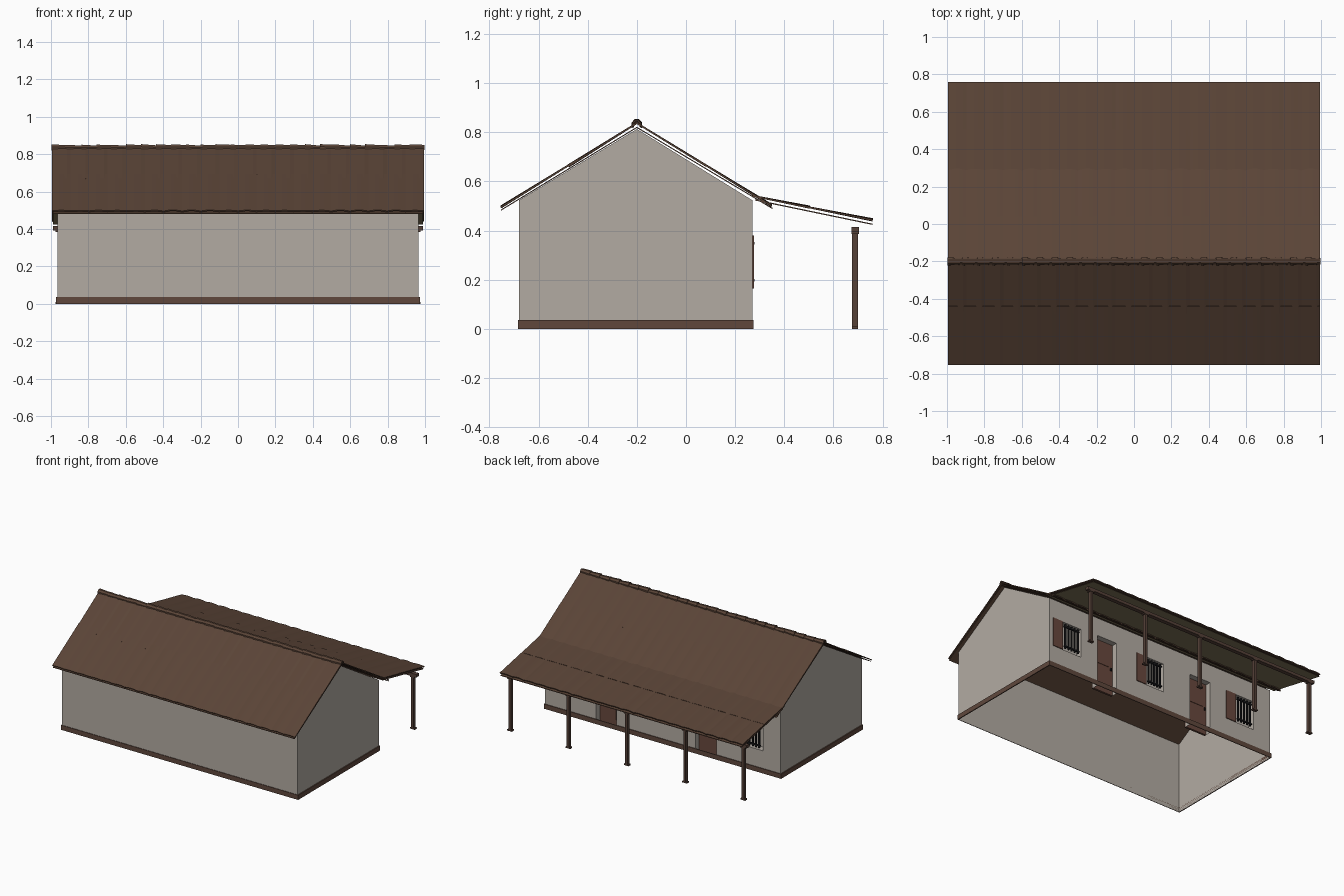
import bpy, bmesh, math, random
from mathutils import Vector

if "Cube" in bpy.data.objects:
    bpy.data.objects.remove(bpy.data.objects["Cube"])

random.seed(4)


def mat(name, r, g, b):
    m = bpy.data.materials.new(name)
    m.diffuse_color = (r, g, b, 1)
    m.use_nodes = True
    m.node_tree.nodes["Principled BSDF"].inputs["Base Color"].default_value = m.diffuse_color
    return m


PLASTER = mat("plaster", 0.45, 0.41, 0.365)
TILE = mat("roof_tile_brown", 0.103, 0.058, 0.038)
BAND = mat("base_band_brown", 0.115, 0.064, 0.046)
WOOD = mat("post_wood", 0.09, 0.052, 0.039)
DOOR = mat("door_wood", 0.14, 0.066, 0.047)
BOARD = mat("porch_boards_olive", 0.25, 0.205, 0.115)
IRON = mat("iron_black", 0.01, 0.01, 0.011)


def finish(name, bm, material):
    me = bpy.data.meshes.new(name)
    bm.to_mesh(me)
    bm.free()
    me.materials.append(material)
    ob = bpy.data.objects.new(name, me)
    bpy.context.collection.objects.link(ob)
    return ob


def add_box(bm, x0, x1, y0, y1, z0, z1):
    r = bmesh.ops.create_cube(bm, size=1)
    for v in r["verts"]:
        v.co = Vector(((x0 + x1) / 2 + v.co.x * abs(x1 - x0),
                       (y0 + y1) / 2 + v.co.y * (y1 - y0),
                       (z0 + z1) / 2 + v.co.z * (z1 - z0)))


def box(name, material, *dims):
    bm = bmesh.new()
    add_box(bm, *dims)
    return finish(name, bm, material)


def poly(bm, *pts):
    bm.faces.new([bm.verts.new(p) for p in pts])


# Main dimensions
HX, YF, YB, YR = 0.965, -0.68, 0.27, -0.2
ZE, ZP = 0.523, 0.813
DEEP = 0.05
# x0, x1, z0, z1 of the openings in the back wall
windows = [(0.69, 0.85, 0.165, 0.38), (-0.03, 0.12, 0.165, 0.38), (-0.82, -0.665, 0.165, 0.38)]
doors = [(0.38, 0.547, 0.0, 0.388), (-0.44, -0.265, 0.0, 0.388)]
openings = windows + doors

# Plaster shell: front wall, gables, pierced back wall with reveals
bm = bmesh.new()
poly(bm, (-HX, YF, 0), (HX, YF, 0), (HX, YF, ZE), (-HX, YF, ZE))
for s in (1, -1):
    pts = [(s * HX, YF, 0), (s * HX, YB, 0), (s * HX, YB, ZE), (s * HX, YR, ZP), (s * HX, YF, ZE)]
    poly(bm, *(pts if s > 0 else pts[::-1]))
xs = sorted({-HX, HX} | {v for o in openings for v in o[:2]})
zs = sorted({0.0, ZE} | {v for o in openings for v in o[2:]})
for xa, xb in zip(xs, xs[1:]):
    for za, zb in zip(zs, zs[1:]):
        cx, cz = (xa + xb) / 2, (za + zb) / 2
        if not any(o[0] < cx < o[1] and o[2] < cz < o[3] for o in openings):
            poly(bm, (xb, YB, za), (xa, YB, za), (xa, YB, zb), (xb, YB, zb))
yi = YB - DEEP
for x0, x1, z0, z1 in openings:
    poly(bm, (x0, YB, z0), (x0, yi, z0), (x0, yi, z1), (x0, YB, z1))
    poly(bm, (x1, yi, z0), (x1, YB, z0), (x1, YB, z1), (x1, yi, z1))
    poly(bm, (x0, YB, z1), (x0, yi, z1), (x1, yi, z1), (x1, YB, z1))
    if z0 > 0:
        poly(bm, (x0, YB, z0), (x1, YB, z0), (x1, yi, z0), (x0, yi, z0))
        poly(bm, (x1, yi, z0), (x0, yi, z0), (x0, yi, z1), (x1, yi, z1))
finish("plaster_walls", bm, PLASTER)

# Base band around the foot of the walls
bm = bmesh.new()
add_box(bm, -HX - .007, HX + .007, YF - .004, YF, 0, .035)
add_box(bm, -HX - .007, HX + .007, YB, YB + .005, 0, .035)
for s in (-1, 1):
    add_box(bm, s * HX, s * (HX + .007), YF, YB, 0, .035)
finish("base_band", bm, BAND)

# Doors: slab, raised panels, handle
for i, (x0, x1, z0, z1) in enumerate(doors):
    box(f"door_{i}", DOOR, x0, x1, yi - .008, yi + .008, z0, z1)
    bm = bmesh.new()
    for za, zb in ((.05, .18), (.21, .35)):
        add_box(bm, x0 + .03, x1 - .03, yi + .008, yi + .011, za, zb)
    finish(f"door_panels_{i}", bm, DOOR)
    box(f"door_handle_{i}", IRON, x0 + .012, x0 + .02, yi + .008, yi + .018, .185, .205)

# Windows: iron grille and an open shutter on one side
for i, (x0, x1, z0, z1) in enumerate(windows):
    bm = bmesh.new()
    for k in range(5):
        x = x0 + .03 + k * (x1 - x0 - .05) / 4
        add_box(bm, x - .005, x + .005, YB - .004, YB + .006, z0 + .015, z1 - .015)
    for f in (.15, .85):
        z = z0 + f * (z1 - z0)
        add_box(bm, x0 + .02, x1 - .01, YB - .003, YB + .008, z - .005, z + .005)
    finish(f"window_grille_{i}", bm, IRON)
    box(f"shutter_{i}", DOOR, x1 + .002, x1 + .085, YB, YB + .006, z0, z1)


# Roof tile sheets: waves and lapped columns that grow toward the eave
def course(name, y0, z0, y1, z1, amp, saw=0.0):
    cols, sub, w = 20, 5, 0.995
    n = cols * sub
    bm = bmesh.new()
    swell = [random.uniform(.3, 1) for _ in range(cols + 1)]
    lines = []
    for t in (0, 1):
        line = []
        for i in range(n + 1):
            c, f = i // sub, (i % sub) / sub
            h = swell[c] * t * (amp * (math.sin(math.pi * f) - .5) + saw * (f - .5))
            line.append(bm.verts.new((-w + 2 * w * i / n, y0 + (y1 - y0) * t, z0 + (z1 - z0) * t + h)))
        lines.append(line)
    a, b = lines if y1 < y0 else lines[::-1]
    for i in range(n):
        bm.faces.new((b[i], b[i + 1], a[i + 1], a[i]))
    mod = finish(name, bm, TILE).modifiers.new("thickness", "SOLIDIFY")
    mod.thickness, mod.offset = .007, -1


def board(name, y0, z0, y1, z1, material):
    bm = bmesh.new()
    t = .005
    ring = [(y0, z0), (y1, z1), (y1, z1 - t), (y0, z0 - t)]
    ends = [[bm.verts.new((x, y, z)) for y, z in ring] for x in (-.99, .99)]
    for k in range(4):
        m = (k + 1) % 4
        bm.faces.new((ends[0][k], ends[0][m], ends[1][m], ends[1][k]))
    bm.faces.new(ends[0])
    bm.faces.new(ends[1][::-1])
    bmesh.ops.recalc_face_normals(bm, faces=bm.faces)
    ob = finish(name, bm, TILE)
    # Only the underside carries the second colour
    ob.data.materials.append(material)
    for p in ob.data.polygons:
        p.material_index = int(p.normal.z < -.5)


course("front_tiles_lower", -.44, .693, -.755, .499, .006)
course("front_tiles_upper", YR, .841, -.48, .667, .002, .008)
course("back_tiles_lower", .04, .695, .35, .505, .007)
course("back_tiles_upper", YR, .841, .085, .6665, .003)
course("porch_tiles_lower", .47, .504, .76, .447, .007)
course("porch_tiles_upper", .27, .545, .505, .4985, .006)
board("front_roof_boards", YR, .822, -.752, .486, TILE)
board("back_roof_boards", YR, .822, .352, .492, TILE)
board("porch_boards", .28, .527, .758, .428, BOARD)

# Ridge tiles: row of slightly tilted half tubes
bm = bmesh.new()
N = 25
for k in range(N):
    xa = -.997 + 1.994 * k / N
    xb = min(xa + 1.994 / N + .006, .997)
    ends = []
    for x, r, dz in ((xa, .023, random.uniform(-.003, .001)), (xb, .018, random.uniform(-.003, .003))):
        for rr in (r, r - .006):
            ends.append([bm.verts.new((x, YR + rr * math.cos(a), .828 + dz + rr * 1.15 * math.sin(a)))
                         for a in (math.radians(-20 + 220 * q / 5) for q in range(6))])
    ao, ai, bo, bi = ends
    for p, q in ((ao, bo), (bi, ai), (ai, ao), (bo, bi)):
        for m in range(5):
            bm.faces.new((p[m], p[m + 1], q[m + 1], q[m]))
bmesh.ops.recalc_face_normals(bm, faces=bm.faces)
finish("ridge_tiles", bm, TILE)

# Porch posts with plinths, carrying one long beam
for i in range(5):
    x = -.956 + i * .478
    bm = bmesh.new()
    add_box(bm, x - .010, x + .010, .676, .70, 0, .395)
    add_box(bm, x - .019, x + .019, .676, .70, 0, .01)
    add_box(bm, x - .019, x + .019, .673, .703, .385, .395)
    finish(f"porch_post_{i}", bm, WOOD)
box("porch_beam", WOOD, -.99, .99, .673, .703, .393, .415)
